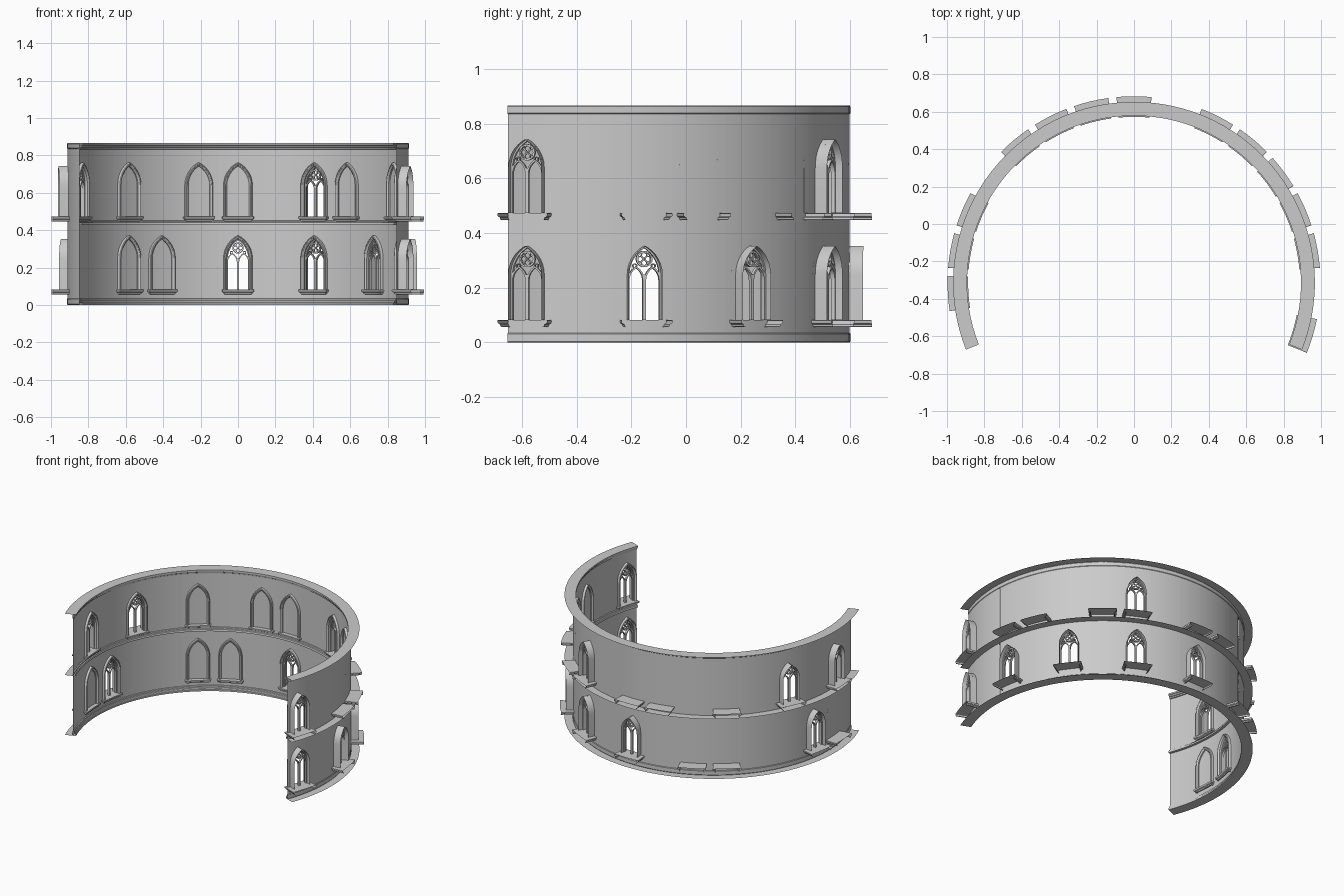
import bpy, bmesh
from math import radians, degrees, sin, cos, sqrt, pi, hypot

if "Cube" in bpy.data.objects:
    bpy.data.objects.remove(bpy.data.objects["Cube"])

R, CY, H, MID = 0.912, -0.314, 0.866, 0.43     # wall radius, arc centre, height, floor line
END = 21.7                                     # arc runs from -END to 180+END degrees
BAY = 40 / 3                                   # degrees per window bay
W, SPRING = 0.06, 0.165                        # window half width and spring height
BASE = {"lower": 0.083, "upper": 0.473}
OPEN = {"lower": [-2, 0, 2, 4, 6 - 12], "upper": []}
# bays counted from the middle one (90 degrees), positive towards -x
OPEN = {"lower": [-8, -6, -4, -2, 0, 6], "upper": [-8, -2, 5, 7]}
BLIND = {"lower": [2, 3, 7], "upper": [-6, -5, -3, 0, 1, 3]}


def polar(deg, r, z):
    a = radians(deg)
    return (r * cos(a), CY + r * sin(a), z)


def grid(bm, rows):
    vs = [[bm.verts.new(p) for p in row] for row in rows]
    for a, b in zip(vs, vs[1:]):
        for i in range(len(a) - 1):
            bm.faces.new((a[i], a[i + 1], b[i + 1], b[i]))


def finish(bm, name):
    bmesh.ops.remove_doubles(bm, verts=bm.verts, dist=1e-5)
    bmesh.ops.recalc_face_normals(bm, faces=bm.faces)
    me = bpy.data.meshes.new(name)
    bm.to_mesh(me)
    bm.free()
    me.polygons.foreach_set("use_smooth", [True] * len(me.polygons))
    me.set_sharp_from_angle(angle=radians(30))
    ob = bpy.data.objects.new(name, me)
    bpy.context.collection.objects.link(ob)


def arch(w, o, spring, n=8, cx=0.0):
    """Equilateral pointed arch, offset outwards by o, as (s, z) points."""
    rad = 2 * w + o
    apex = sqrt(rad * rad - w * w)
    half = [(w + o, 0.0)]
    for i in range(n + 1):
        z = apex * sin(pi / 2 * i / n)
        half.append((sqrt(rad * rad - z * z) - w, spring + z))
    return [(cx + s, z) for s, z in half] + [(cx - s, z) for s, z in half[-2::-1]]


def placer(bay, z0):
    mid = 90 + bay * BAY
    return lambda s, r, z: polar(mid + degrees(s / R), r, z0 + z)


def bar(bm, put, path, hw, r0, r1, closed=False):
    """Rectangular bar following a path in the window plane."""
    n, rows = len(path), []
    for i, (s, z) in enumerate(path):
        a = path[(i - 1) % n if closed else max(i - 1, 0)]
        b = path[(i + 1) % n if closed else min(i + 1, n - 1)]
        dx, dz = b[0] - a[0], b[1] - a[1]
        d = hypot(dx, dz)
        nx, nz = -dz / d * hw, dx / d * hw
        sec = [(s + nx, r0, z + nz), (s + nx, r1, z + nz),
               (s - nx, r1, z - nz), (s - nx, r0, z - nz)]
        rows.append([put(*p) for p in sec + sec[:1]])
    grid(bm, rows + rows[:1] if closed else rows)


def circle(cx, cz, r, n):
    return [(cx + r * cos(2 * pi * i / n), cz + r * sin(2 * pi * i / n)) for i in range(n)]


# Curved wall sheet with pointed openings
wall = bmesh.new()
steps = [-0.1061, -0.083] + [W * sin(pi / 2 * i / 7) for i in range(-7, 8)] + [0.083, 0.1061]


def head(s):
    return SPRING + sqrt(max((2 * W) ** 2 - (abs(s) + W) ** 2, 0))


for bay in range(-8, 9):
    mid = 90 + bay * BAY
    for s0, s1 in zip(steps, steps[1:]):
        a0, a1 = [min(max(mid + degrees(s / R), -END), 180 + END) for s in (s0, s1)]
        if a1 - a0 < 1e-4:
            continue
        for floor, lo, hi in (("lower", 0, MID), ("upper", MID, H)):
            z0 = BASE[floor]
            if bay in OPEN[floor] and max(abs(s0), abs(s1)) < W + 1e-6:
                spans = [(lo, lo, z0, z0), (z0 + head(s0), z0 + head(s1), hi, hi)]
            else:
                spans = [(lo, lo, hi, hi)]
            for b0, b1, t0, t1 in spans:
                grid(wall, [[polar(a0, R, b0), polar(a1, R, b1)],
                            [polar(a0, R, t0), polar(a1, R, t1)]])
finish(wall, "curved_wall")


# Cornices: moulded inner face and a flat plate reaching outwards
def cornice(name, profile):
    bm = bmesh.new()
    n = 68
    grid(bm, [[polar(-END + (180 + 2 * END) * i / n, r, z) for r, z in profile]
              for i in range(n + 1)])
    finish(bm, name)


cornice("top_cornice", [(0.912, 0.832), (0.906, 0.834), (0.905, 0.842), (0.9, 0.845),
                        (0.897, 0.853), (0.893, 0.855), (0.893, H), (0.967, H)])
cornice("middle_cornice", [(0.912, 0.452), (0.905, 0.45), (0.903, 0.443), (0.897, 0.44),
                           (0.895, 0.432), (0.895, 0.427), (0.967, 0.427)])
cornice("base_moulding", [(0.912, 0.035), (0.906, 0.033), (0.905, 0.024), (0.9, 0.021),
                          (0.897, 0.013), (0.893, 0.011), (0.893, 0), (0.967, 0)])
cornice("top_outer_band", [(0.912, 0.835), (0.915, 0.838), (0.915, 0.862), (0.912, H)])
cornice("base_outer_band", [(0.912, 0.035), (0.915, 0.031), (0.915, 0.004), (0.912, 0)])

FRAME = [(0.0, 0.912), (0.0, 0.904), (0.004, 0.901), (0.007, 0.896), (0.012, 0.894),
         (0.016, 0.897), (0.017, 0.903), (0.018, 0.912)]
SILL = [(0.002, -0.026), (0.008, -0.024), (0.009, -0.017), (0.016, -0.013),
        (0.018, -0.009), (0.018, -0.002), (0.015, 0.0)]

for floor, z0 in BASE.items():
    for bay in OPEN[floor] + BLIND[floor]:
        put = placer(bay, z0)
        tag = f"_{floor}_{bay + 9}"

        # Moulded pointed frame on the inner face
        bm = bmesh.new()
        loops = [[put(s, r, z) for s, z in arch(W, o, SPRING)] for o, r in FRAME]
        grid(bm, loops)
        finish(bm, "window_frame" + tag)

        # Sill with side returns and a flat top, open at the back
        bm = bmesh.new()
        ts = [-1, -0.5, 0, 0.5, 1]
        rows = []
        for o, z in SILL:
            w, r = 0.068 + o, 0.905 - o
            rows.append([put(-w, 0.997, z)] + [put(w * t, r, z) for t in ts] + [put(w, 0.997, z)])
        grid(bm, rows)
        w, r = 0.068 + SILL[-1][0], 0.905 - SILL[-1][0]
        grid(bm, [[put(w * t, q, 0) for t in ts] for q in (r, 0.997)])
        finish(bm, "window_sill" + tag)

        if bay in BLIND[floor]:
            continue

        # Deep reveal standing out behind the wall
        bm = bmesh.new()
        grid(bm, [[put(s, r, z) for s, z in arch(W, 0, SPRING)] for r in (R, 0.962)])
        finish(bm, "window_reveal" + tag)

        # Tracery: border, mullion, two lights, ring with four lobes
        bm = bmesh.new()
        r0, r1 = 0.918, 0.934
        bar(bm, put, arch(W, -0.003, SPRING), 0.003, r0, r1)
        bar(bm, put, [(0, 0), (0, 0.165)], 0.0045, r0, r1)
        for side in (-1, 1):
            bar(bm, put, arch(0.027, 0, 0.145, 5, side * 0.03), 0.003, r0, r1)
            bar(bm, put, circle(side * 0.034, 0.197, 0.007, 8), 0.002, r0, r1, True)
        bar(bm, put, circle(0, 0.222, 0.027, 20), 0.003, r0, r1, True)
        for k in range(4):
            bar(bm, put, circle(0.0135 * cos(k * pi / 2), 0.222 + 0.0135 * sin(k * pi / 2),
                                0.0105, 10), 0.002, r0 + 0.003, r1 - 0.003, True)
        finish(bm, "window_tracery" + tag)
